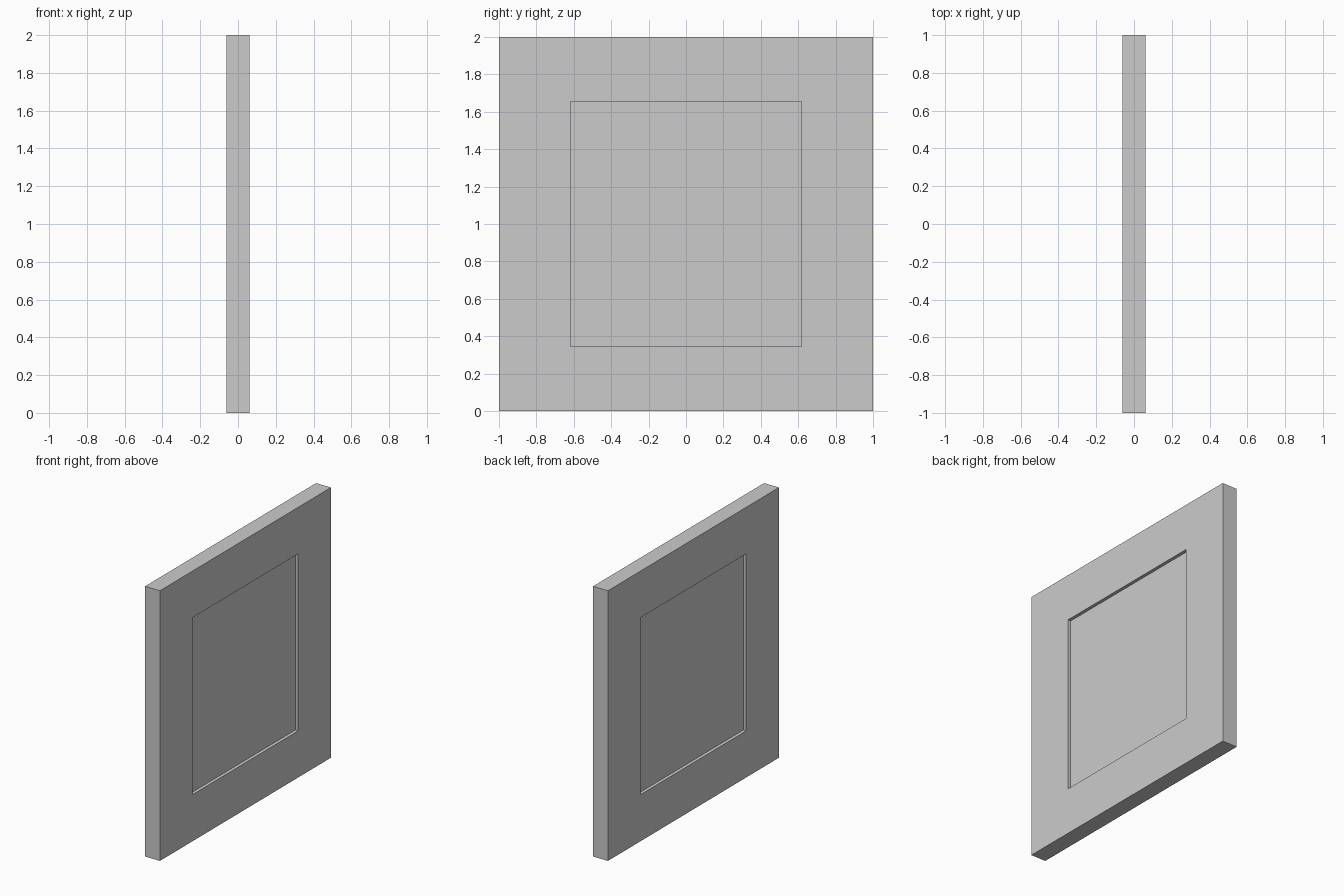
import bpy, bmesh
from mathutils import Vector

if "Cube" in bpy.data.objects:
    bpy.data.objects.remove(bpy.data.objects["Cube"])

HALF_T, RECESS = 0.061, 0.024          # half thickness, depth of the sunken panel
OPEN_Y, OPEN_Z = 0.617, 0.655          # half size of the opening

# Slab 2 x 2 standing on the ground
bm = bmesh.new()
bmesh.ops.create_cube(bm, size=2)
for v in bm.verts:
    v.co = Vector((v.co.x * HALF_T, v.co.y, v.co.z + 1))

# Sunken rectangular panel on both broad sides
for side in (-1, 1):
    face = next(f for f in bm.faces if f.normal.x * side > 0.9)
    # rim ring first, then a second ring forming the recess walls
    bmesh.ops.inset_region(bm, faces=[face], thickness=0.3)
    for v in face.verts:
        v.co.y = OPEN_Y if v.co.y > 0 else -OPEN_Y
        v.co.z = 1 + (OPEN_Z if v.co.z > 1 else -OPEN_Z)
    res = bmesh.ops.extrude_discrete_faces(bm, faces=[face])
    for v in res["faces"][0].verts:
        v.co.x -= side * RECESS

bmesh.ops.recalc_face_normals(bm, faces=bm.faces)
mesh = bpy.data.meshes.new("framed_panel")
bm.to_mesh(mesh)
bm.free()
bpy.context.collection.objects.link(bpy.data.objects.new("framed_panel", mesh))
